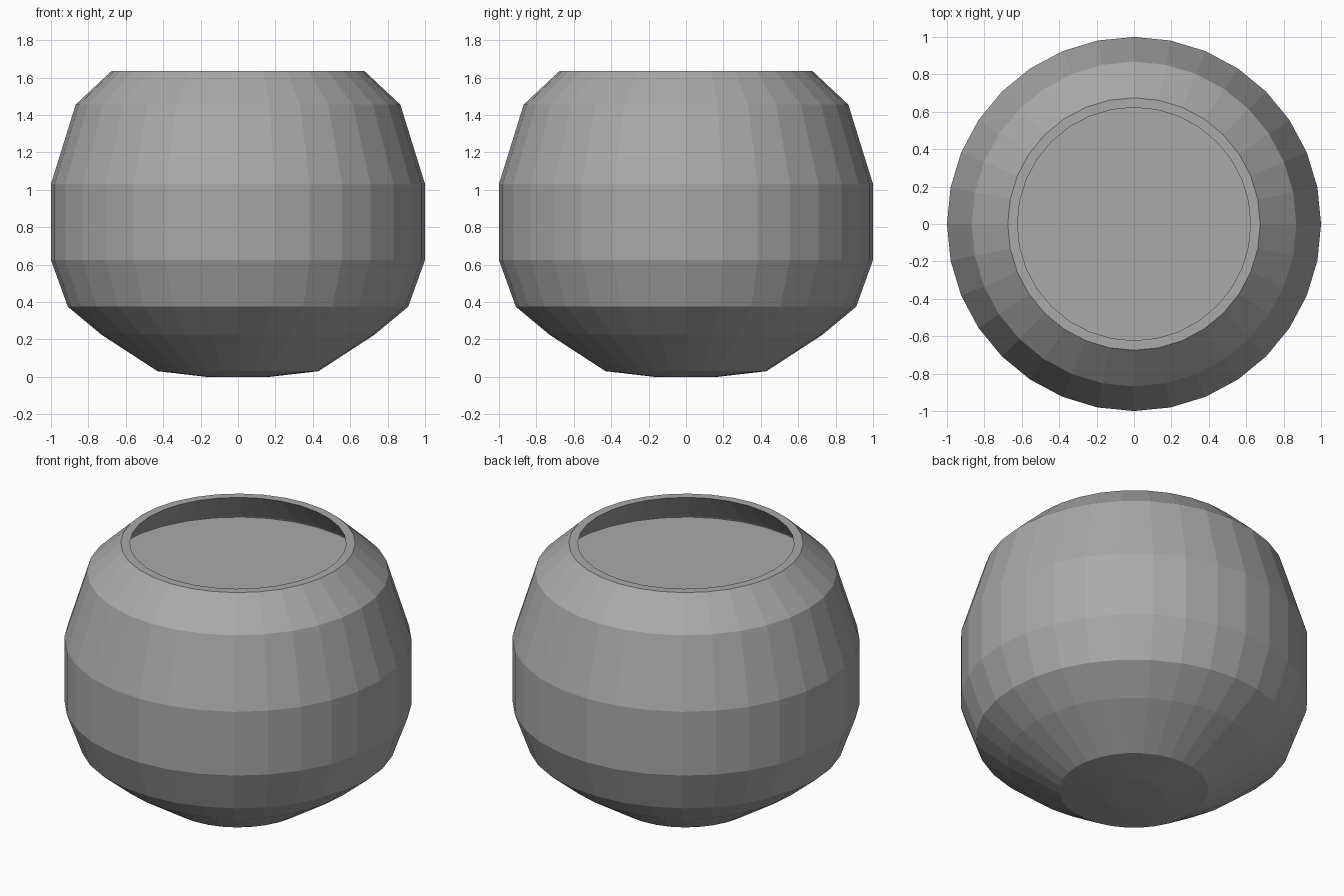
import bpy, bmesh, math

SIDES = 32

cube = bpy.data.objects.get("Cube")
if cube:
    bpy.data.objects.remove(cube, do_unlink=True)


def make_material(name, color):
    mat = bpy.data.materials.new(name)
    mat.use_nodes = True
    mat.diffuse_color = color
    mat.node_tree.nodes["Principled BSDF"].inputs["Base Color"].default_value = color
    return mat


def lathe(name, profile, mat):
    """Spin a (radius, height) profile round z with flat facets."""
    bm = bmesh.new()
    verts = [bm.verts.new((r, 0, z)) for r, z in profile]
    edges = [bm.edges.new(pair) for pair in zip(verts, verts[1:])]
    bmesh.ops.spin(bm, geom=verts + edges, cent=(0, 0, 0), axis=(0, 0, 1),
                   angle=math.tau, steps=SIDES)
    bmesh.ops.remove_doubles(bm, verts=bm.verts, dist=0.0005)
    bmesh.ops.recalc_face_normals(bm, faces=bm.faces)
    mesh = bpy.data.meshes.new(name)
    bm.to_mesh(mesh)
    bm.free()
    mesh.materials.append(mat)
    obj = bpy.data.objects.new(name, mesh)
    bpy.context.collection.objects.link(obj)
    return obj


grey = make_material("plain grey", (0.4, 0.4, 0.4, 1))

# Thick-walled bowl: outside from the base up, over the rim, down the inside
outside = [(0, 0), (0.17, 0), (0.43, 0.03), (0.73, 0.225), (0.91, 0.375),
           (1, 0.625), (1, 1.03), (0.868, 1.455), (0.675, 1.636)]
inside = [(0.623, 1.636), (0.81, 1.43), (0.94, 1.02), (0.94, 0.64),
          (0.86, 0.41), (0.69, 0.27), (0.41, 0.09), (0, 0.06)]
lathe("bowl", outside + inside, grey)

# Filling whose flat top sits just below the shoulder
filling = [(0, 1.425), (0.808, 1.425), (0.935, 1.02), (0.935, 0.64),
           (0.855, 0.412), (0.685, 0.275), (0.405, 0.095), (0, 0.065)]
lathe("filling", filling, grey)
